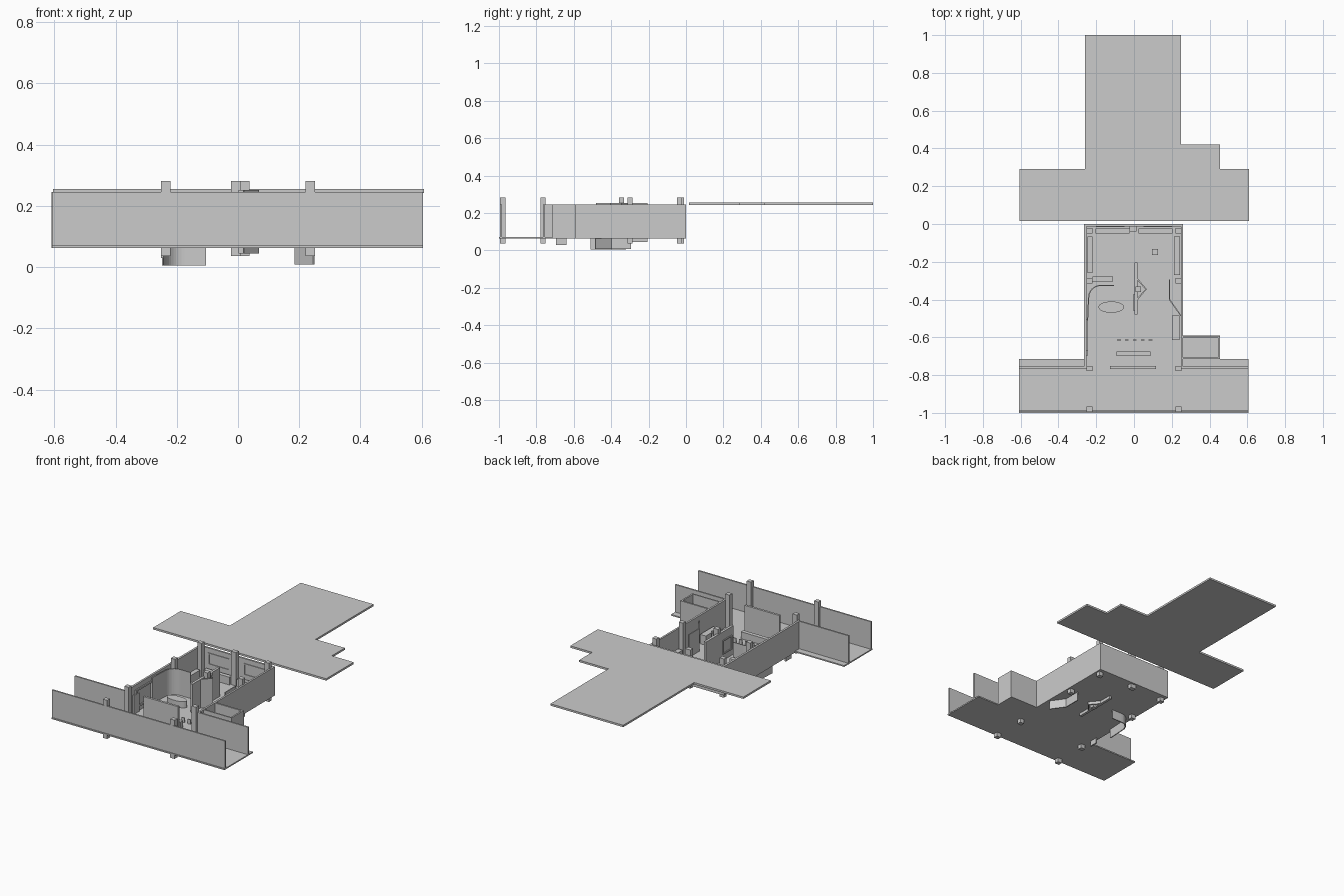
import bpy, bmesh, math
from mathutils import Vector

if "Cube" in bpy.data.objects:
    bpy.data.objects.remove(bpy.data.objects["Cube"])

FLOOR, TOP = 0.063, 0.245


def add_mesh(name, bm):
    bmesh.ops.recalc_face_normals(bm, faces=bm.faces)
    me = bpy.data.meshes.new(name)
    bm.to_mesh(me)
    bm.free()
    ob = bpy.data.objects.new(name, me)
    bpy.context.collection.objects.link(ob)
    return ob


def prism(name, pts, z0, z1):
    """Extrude a flat outline from z0 to z1."""
    bm = bmesh.new()
    f = bm.faces.new([bm.verts.new((x, y, z0)) for x, y in pts])
    r = bmesh.ops.extrude_face_region(bm, geom=[f])
    vs = [v for v in r['geom'] if isinstance(v, bmesh.types.BMVert)]
    bmesh.ops.translate(bm, verts=vs, vec=(0, 0, z1 - z0))
    return add_mesh(name, bm)


def box(name, x0, x1, y0, y1, z0, z1):
    return prism(name, [(x0, y0), (x1, y0), (x1, y1), (x0, y1)], z0, z1)


def ribbon(name, path, t, z0, z1):
    """Thin upright partition of thickness t following a path."""
    p = [Vector(q) for q in path]
    left, right = [], []
    for i, q in enumerate(p):
        d = (p[min(i + 1, len(p) - 1)] - p[max(i - 1, 0)]).normalized()
        n = Vector((-d.y, d.x)) * t / 2
        left.append(tuple(q + n))
        right.append(tuple(q - n))
    return prism(name, left + right[::-1], z0, z1)


def frame(name, x0, x1, y0, y1, z0, z1, b):
    """Four slim bars framing a wall panel, on either an x or a y wall."""
    box(name + "_bottom", x0, x1, y0, y1, z0, z0 + b)
    box(name + "_top", x0, x1, y0, y1, z1 - b, z1)
    if x1 - x0 > y1 - y0:
        box(name + "_side_a", x0, x0 + b, y0, y1, z0 + b, z1 - b)
        box(name + "_side_b", x1 - b, x1, y0, y1, z0 + b, z1 - b)
    else:
        box(name + "_side_a", x0, x1, y0, y0 + b, z0 + b, z1 - b)
        box(name + "_side_b", x0, x1, y1 - b, y1, z0 + b, z1 - b)


# Ceiling slab laid out behind the rooms
prism("ceiling", [(-.605, .015), (.608, .015), (.608, .29), (.455, .29), (.455, .42),
                  (.25, .42), (.25, 1), (-.26, 1), (-.26, .29), (-.605, .29)], .243, .255)

# Floor slab
prism("floor", [(-.608, -1), (.605, -1), (.605, -.715), (.455, -.715), (.455, -.59),
                (.26, -.59), (.26, 0), (-.265, 0), (-.265, -.715), (-.608, -.715)],
      FLOOR, FLOOR + .008)

# Walls: x0, x1, y0, y1
walls = {
    "corridor_front_wall": (-.608, .605, -.995, -.985),
    "corridor_left_wall": (-.61, -.25, -.765, -.755),
    "corridor_right_wall": (.24, .605, -.765, -.755),
    "room_left_wall": (-.265, -.252, -.765, 0),
    "room_right_wall": (.248, .26, -.765, 0),
    "room_back_wall": (-.252, .248, -.012, 0),
    "side_room_back_wall": (.26, .455, -.603, -.592),
    "side_room_end_wall": (.445, .455, -.715, -.603),
    "side_room_front_wall": (.26, .445, -.715, -.707),
    "entrance_screen": (-.127, .117, -.767, -.753),
}
for name, (a, b, c, d) in walls.items():
    box(name, a, b, c, d, FLOOR, TOP)

# Columns running through floor and above walls
columns = [(s * .236, y) for s in (-1, 1) for y in (-.98, -.765, -.3, -.035)]
for i, (x, y) in enumerate(columns + [(-.005, -.025), (.023, -.345)]):
    h = .018 if x < .02 and x > -.02 else .015
    box(f"column_{i}", x - h, x + h, y - .014, y + .014, .037, .282)

# Curved partition on the left
cx, cy, r = -.175, -.39, .065
arc = [(cx + r * math.cos(math.radians(a)), cy + r * math.sin(math.radians(a)))
       for a in range(90, 181, 9)]
ribbon("curved_partition", [(-.105, -.325)] + arc + [(-.246, -.51)], .006, .005, .235)

# Angled partition on the right
ribbon("angled_partition", [(.188, -.295), (.188, -.4), (.248, -.485)], .006, .008, .215)

# Central divider with wedge-shaped display frame
box("centre_divider", .002, .018, -.48, -.205, .045, .252)
ribbon("divider_wedge", [(.016, -.29), (.064, -.345), (.016, -.4)], .008, .045, .252)
frame("divider_panel", -.003, .002, -.46, -.37, .11, .2, .008)

# Oval table
bm = bmesh.new()
bmesh.ops.create_cone(bm, cap_ends=True, segments=32, radius1=1, radius2=1, depth=1)
bmesh.ops.scale(bm, verts=bm.verts, vec=(.068, .03, .04))
bmesh.ops.translate(bm, verts=bm.verts, vec=(-.12, -.44, .09))
add_mesh("oval_plinth", bm)

# Furniture
box("short_screen", -.22, -.11, -.305, -.278, .07, .15)
box("reception_desk", -.092, .088, -.7, -.675, .07, .115)
box("pedestal", .095, .128, -.165, -.133, .07, .13)
box("right_cabinet", .2, .24, -.615, -.485, .07, .13)

# Low display counters along the walls
box("left_counter", -.247, -.22, -.26, -.065, .07, .12)
box("right_counter", .213, .243, -.27, -.065, .07, .12)
for s, name in ((-1, "left"), (1, "right")):
    box(f"back_{name}_counter", *sorted((s * .025, s * .205)), -.05, -.024, .07, .12)
    frame(f"back_{name}_panel", *sorted((s * .05, s * .2)), -.016, -.012, .14, .215, .007)

# Wall panels and small stands
frame("left_wall_panel", -.252, -.244, -.67, -.505, .1, .215, .01)
box("left_wall_door", -.252, -.244, -.695, -.64, .03, .19)
for i in range(5):
    x = -.09 + i * .042
    box(f"small_stand_{i}", x, x + .02, -.617, -.611, .07, .1)
